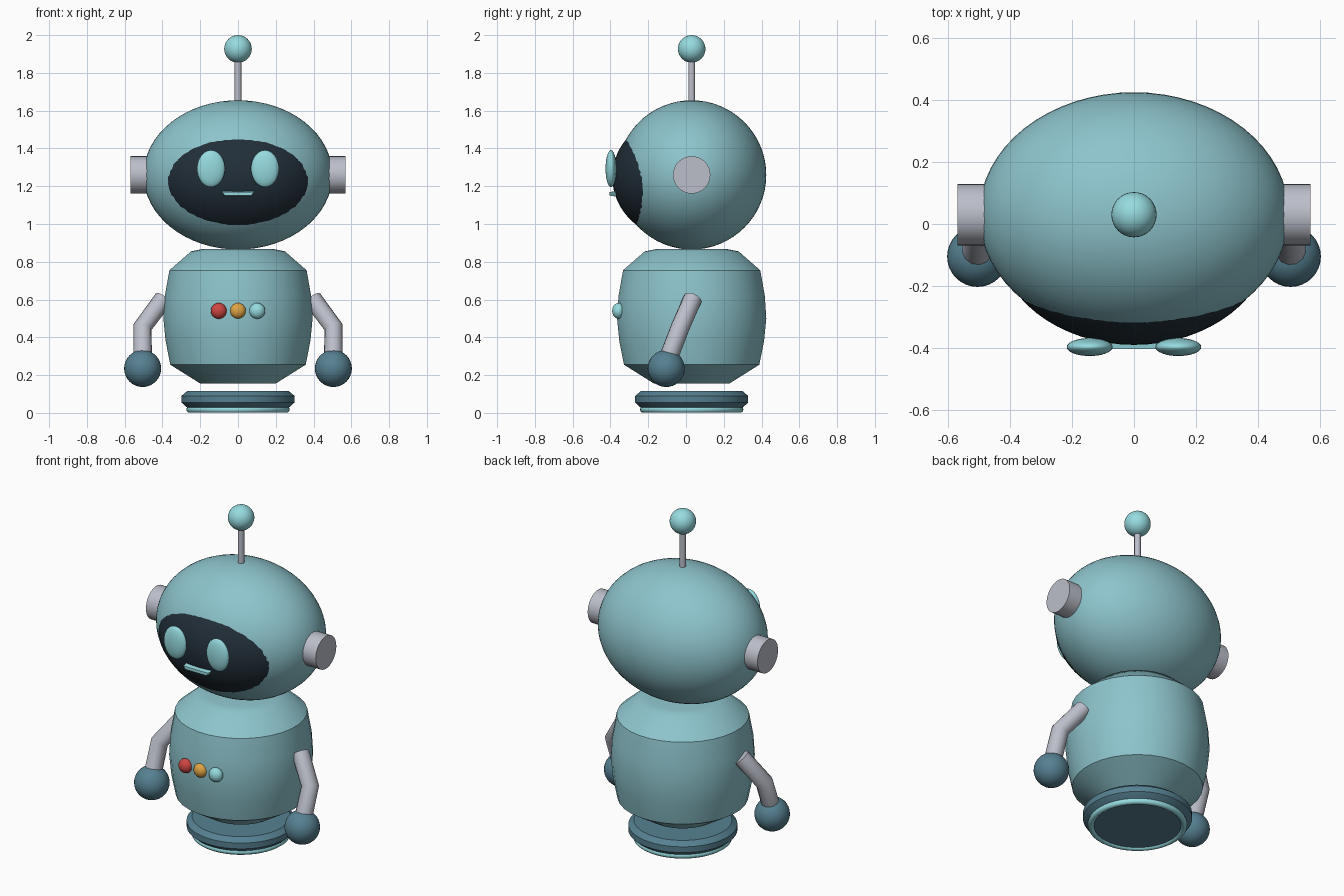
import bpy, math
from mathutils import Vector

cube = bpy.data.objects.get("Cube")
if cube:
    bpy.data.objects.remove(cube, do_unlink=True)

AXIS_Y = 0.03   # the robot's vertical axis


def material(name, rgb):
    """Flat material from 0-255 display values."""
    lin = [((c / 255 + 0.055) / 1.055) ** 2.4 for c in rgb]
    mat = bpy.data.materials.new(name)
    mat.use_nodes = True
    mat.diffuse_color = (*lin, 1)
    mat.node_tree.nodes["Principled BSDF"].inputs["Base Color"].default_value = (*lin, 1)
    return mat


shell = material("shell teal", (141, 196, 204))
deep = material("deep teal", (86, 128, 145))
glow = material("bright aqua", (150, 219, 224))
metal = material("light grey metal", (188, 191, 202))
black = material("visor black", (33, 46, 56))
red = material("button red", (205, 70, 66))
amber = material("button amber", (224, 164, 66))


def finish(obj, name, mat, angle=30):
    obj.name = name
    obj.data.materials.append(mat)
    bpy.ops.object.select_all(action="DESELECT")
    obj.select_set(True)
    bpy.context.view_layer.objects.active = obj
    bpy.ops.object.shade_smooth_by_angle(angle=math.radians(angle))
    return obj


def ellipsoid(name, mat, loc, radii, segs=48):
    bpy.ops.mesh.primitive_uv_sphere_add(segments=segs, ring_count=segs // 2, location=loc)
    obj = bpy.context.object
    obj.scale = radii
    return finish(obj, name, mat, 60)


def cylinder(name, mat, loc, radius, depth, rot=(0, 0, 0), segs=32):
    bpy.ops.mesh.primitive_cylinder_add(vertices=segs, radius=radius, depth=depth,
                                        location=loc, rotation=rot)
    return finish(bpy.context.object, name, mat)


def lathe(name, mat, profile, segs=32):
    """Closed solid turned about the robot's axis from (radius, z) points."""
    verts, faces, n = [], [], len(profile)
    for r, z in profile:
        for i in range(segs):
            a = 2 * math.pi * (i + 0.5) / segs
            verts.append((r * math.cos(a), AXIS_Y + r * math.sin(a), z))
    for k in range(n - 1):
        for i in range(segs):
            j = (i + 1) % segs
            faces.append((k * segs + i, k * segs + j, (k + 1) * segs + j, (k + 1) * segs + i))
    faces.append(tuple(reversed(range(segs))))
    faces.append(tuple(range((n - 1) * segs, n * segs)))
    mesh = bpy.data.meshes.new(name)
    mesh.from_pydata(verts, [], faces)
    obj = bpy.data.objects.new(name, mesh)
    bpy.context.collection.objects.link(obj)
    return finish(obj, name, mat)


def tube(name, mat, path, radius):
    """Capped round tube along a poly path."""
    curve = bpy.data.curves.new(name, "CURVE")
    curve.dimensions = "3D"
    curve.bevel_depth = radius
    curve.bevel_resolution = 4
    curve.use_fill_caps = True
    spline = curve.splines.new("POLY")
    spline.points.add(len(path) - 1)
    for point, co in zip(spline.points, path):
        point.co = (*co, 1)
    obj = bpy.data.objects.new(name, curve)
    bpy.context.collection.objects.link(obj)
    bpy.ops.object.select_all(action="DESELECT")
    obj.select_set(True)
    bpy.context.view_layer.objects.active = obj
    bpy.ops.object.convert(target="MESH")
    return finish(bpy.context.object, name, mat, 35)


# Hover base with a glowing ring around its underside
lathe("base", deep, [(0.24, 0.01), (0.275, 0.032), (0.3, 0.055), (0.3, 0.09), (0.27, 0.115)], 48)
bpy.ops.mesh.primitive_torus_add(location=(0, AXIS_Y, 0.018), major_radius=0.256,
                                 minor_radius=0.018, major_segments=48, minor_segments=10)
finish(bpy.context.object, "base_ring", glow, 60)

# Barrel body
lathe("body", shell, [(0.2, 0.155), (0.36, 0.255), (0.385, 0.38), (0.397, 0.5),
                      (0.389, 0.62), (0.365, 0.755), (0.25, 0.855), (0.19, 0.867)])

# Chest buttons
for name, mat, x in (("red_button", red, -0.102), ("amber_button", amber, 0),
                     ("aqua_button", glow, 0.102)):
    ellipsoid(name, mat, (x, -0.357, 0.54), (0.042, 0.034, 0.042), 24)

# Head and bulging visor
ellipsoid("head", shell, (0, AXIS_Y, 1.26), (0.5, 0.395, 0.395), 64)
ellipsoid("visor", black, (0, -0.04, 1.248), (0.445, 0.35, 0.328), 64)

# Mouth: bar with a narrower lower edge
bpy.ops.mesh.primitive_cube_add(size=1, location=(0, -0.387, 1.16))
mouth = bpy.context.object
mouth.scale = (0.17, 0.034, 0.03)
for v in mouth.data.vertices:
    if v.co.z < 0:
        v.co.x *= 0.82
    if v.co.y < 0:
        v.co.z *= 0.6
finish(mouth, "mouth", glow)

# Antenna
cylinder("antenna_rod", metal, (0, AXIS_Y, 1.75), 0.018, 0.26, segs=16)
ellipsoid("antenna_ball", glow, (0, AXIS_Y, 1.927), (0.073,) * 3, 32)

# Paired parts
for side, s in (("left", 1), ("right", -1)):
    ellipsoid(side + "_eye", glow, (s * 0.143, -0.397, 1.293), (0.074, 0.029, 0.098), 32)
    cylinder(side + "_ear", metal, (s * 0.51, AXIS_Y, 1.26), 0.099, 0.12,
             (0, math.pi / 2, 0))
    tube(side + "_arm", metal, [Vector((s * x, y, z)) for x, y, z in
         ((0.395, 0.035, 0.603), (0.505, -0.03, 0.455), (0.505, -0.105, 0.26))], 0.05)
    ellipsoid(side + "_hand", deep, (s * 0.505, -0.105, 0.235), (0.098,) * 3, 32)
